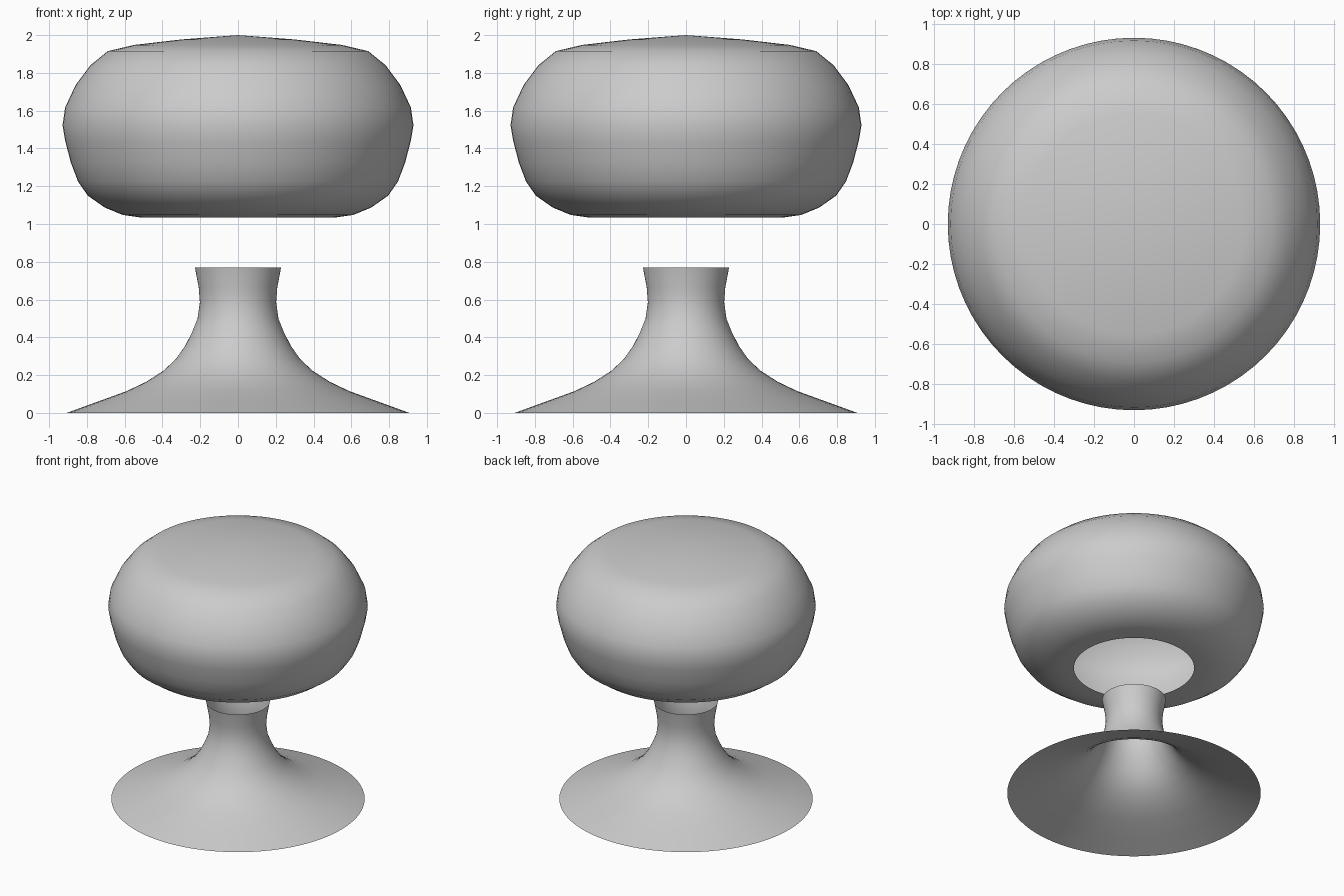
import bpy, bmesh, math

if "Cube" in bpy.data.objects:
    bpy.data.objects.remove(bpy.data.objects["Cube"])


def lathe(name, profile, segments=72):
    """Revolve an open (radius, height) profile around the z axis."""
    bm = bmesh.new()
    verts = [bm.verts.new((r, 0, z)) for r, z in profile]
    edges = [bm.edges.new(pair) for pair in zip(verts, verts[1:])]
    bmesh.ops.spin(bm, geom=verts + edges, cent=(0, 0, 0), axis=(0, 0, 1),
                   angle=math.tau, steps=segments)
    bmesh.ops.remove_doubles(bm, verts=bm.verts, dist=0.0005)
    bmesh.ops.recalc_face_normals(bm, faces=bm.faces)
    # Open shells: make the normals point outward
    lean = sum(f.normal.dot(f.calc_center_median().xy.to_3d()) for f in bm.faces)
    if lean < 0:
        bmesh.ops.reverse_faces(bm, faces=bm.faces)
    mesh = bpy.data.meshes.new(name)
    bm.to_mesh(mesh)
    bm.free()
    for poly in mesh.polygons:
        poly.use_smooth = True
    obj = bpy.data.objects.new(name, mesh)
    bpy.context.collection.objects.link(obj)
    return obj


# Flared foot and neck, open at both ends
lathe("flared_foot", [
    (0.907, 0), (0.75, 0.057), (0.59, 0.115), (0.487, 0.164), (0.395, 0.223),
    (0.328, 0.286), (0.28, 0.355), (0.244, 0.425), (0.214, 0.50),
    (0.202, 0.585), (0.208, 0.663), (0.228, 0.77)])

# Rounded head shell with a round opening underneath
lathe("rounded_head", [
    (0.43, 1.034), (0.52, 1.035), (0.61, 1.048), (0.705, 1.087),
    (0.795, 1.15), (0.847, 1.225), (0.885, 1.325), (0.915, 1.44),
    (0.929, 1.523), (0.915, 1.618), (0.86, 1.735), (0.782, 1.84),
    (0.69, 1.915), (0.55, 1.948), (0.30, 1.977), (0, 2.0)])
